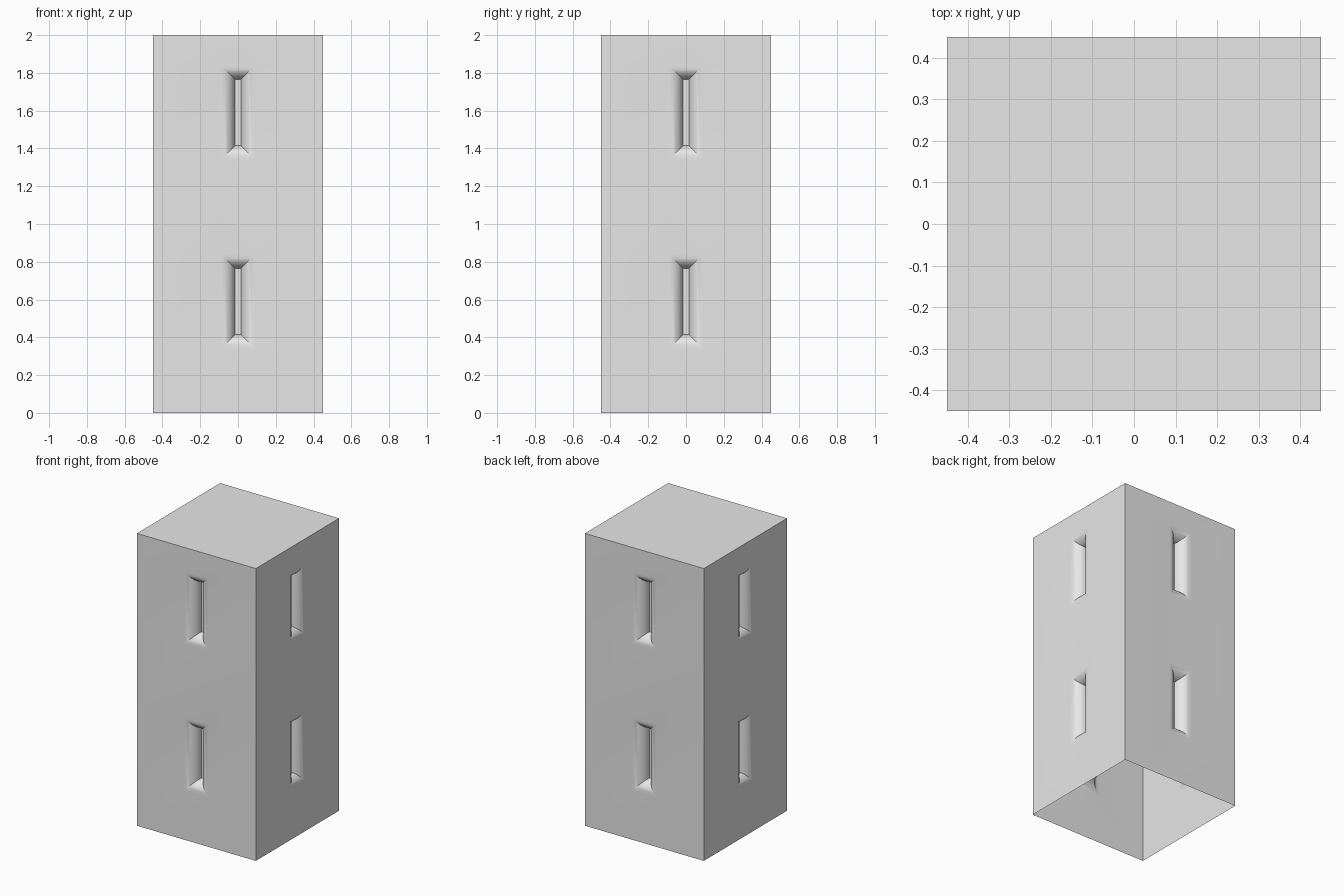
import bpy, bmesh, math
from mathutils import Matrix, Vector

cube = bpy.data.objects.get("Cube")
if cube:
    bpy.data.objects.remove(cube, do_unlink=True)

HALF, HEIGHT = 0.45, 2.0
LIP = 0.09            # half width of a niche at the wall
RADIUS = 0.075        # rounded flare of the niche
NICHES = [(0.34, 0.84), (1.34, 1.84)]
STEPS = 10

grey = bpy.data.materials.new("light_grey")
grey.use_nodes = True
grey.diffuse_color = (0.8, 0.8, 0.8, 1)
grey.node_tree.nodes["Principled BSDF"].inputs["Base Color"].default_value = (0.8, 0.8, 0.8, 1)

bm = bmesh.new()


def rectangle(x0, x1, z0, z1, depth, turn):
    """Corners of a rectangle set into one wall."""
    y = depth - HALF
    return [bm.verts.new(turn @ Vector(p)) for p in
            ((x0, y, z0), (x1, y, z0), (x1, y, z1), (x0, y, z1))]


def niche(z0, z1, turn):
    """Slot whose four sides flare out in a quarter round."""
    outer = None
    for i in range(STEPS + 1):
        a = math.pi / 2 * i / STEPS
        inset, depth = RADIUS * math.sin(a), RADIUS * (1 - math.cos(a))
        ring = rectangle(inset - LIP, LIP - inset, z0 + inset, z1 - inset, depth, turn)
        if outer:
            for k in range(4):
                n = (k + 1) % 4
                bm.faces.new((outer[k], outer[n], ring[n], ring[k]))
        outer = ring
    bm.faces.new(outer)


# Four walls, each with two niches
xs = [-HALF, -LIP, LIP, HALF]
zs = [0] + [z for pair in NICHES for z in pair] + [HEIGHT]
for side in range(4):
    turn = Matrix.Rotation(side * math.pi / 2, 3, 'Z')
    for x0, x1 in zip(xs, xs[1:]):
        for z0, z1 in zip(zs, zs[1:]):
            if x0 == -LIP and (z0, z1) in NICHES:
                niche(z0, z1, turn)
            else:
                bm.faces.new(rectangle(x0, x1, z0, z1, 0, turn))

# Flat top; the bottom stays open
bm.faces.new([bm.verts.new((x * HALF, y * HALF, HEIGHT))
              for x, y in ((-1, -1), (1, -1), (1, 1), (-1, 1))])
bmesh.ops.remove_doubles(bm, verts=bm.verts, dist=0.0005)

mesh = bpy.data.meshes.new("hollow_pillar")
bm.to_mesh(mesh)
bm.free()
mesh.materials.append(grey)
pillar = bpy.data.objects.new("hollow_pillar", mesh)
bpy.context.collection.objects.link(pillar)

bpy.ops.object.select_all(action='DESELECT')
pillar.select_set(True)
bpy.context.view_layer.objects.active = pillar
bpy.ops.object.shade_smooth_by_angle(angle=math.radians(30))
